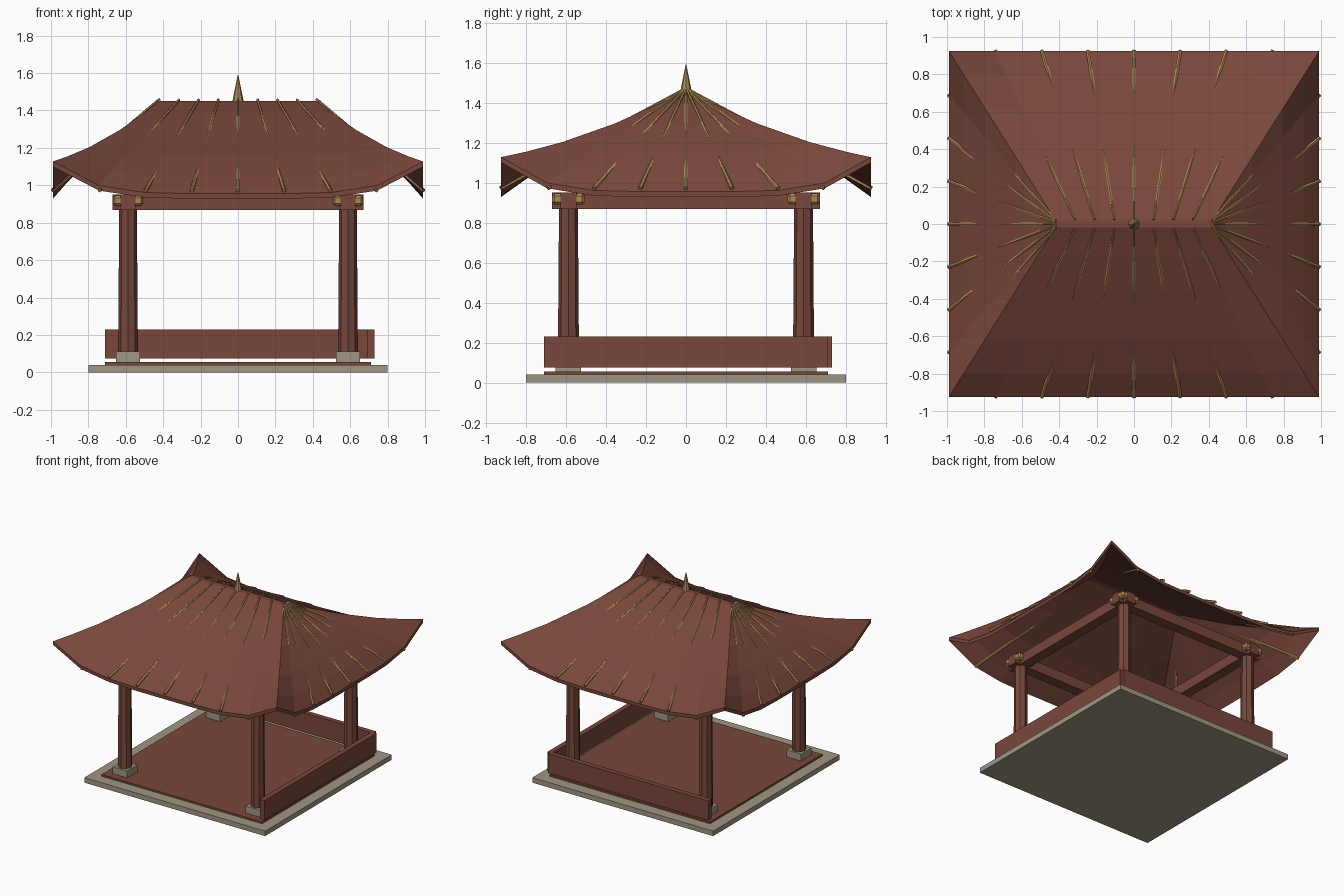
import bpy, bmesh
from mathutils import Vector

cube = bpy.data.objects.get("Cube")
if cube:
    bpy.data.objects.remove(cube, do_unlink=True)


def material(name, rgb):
    m = bpy.data.materials.new(name)
    m.use_nodes = True
    m.diffuse_color = (*rgb, 1)
    bsdf = next(n for n in m.node_tree.nodes if n.type == 'BSDF_PRINCIPLED')
    bsdf.inputs["Base Color"].default_value = (*rgb, 1)
    return m


WOOD = material("red brown wood", (0.19, 0.063, 0.044))
GOLD = material("gold", (0.42, 0.26, 0.085))
STONE = material("pale stone", (0.35, 0.31, 0.23))


def finish(name, bm, mat):
    bmesh.ops.recalc_face_normals(bm, faces=bm.faces)
    mesh = bpy.data.meshes.new(name)
    bm.to_mesh(mesh)
    bm.free()
    mesh.materials.append(mat)
    obj = bpy.data.objects.new(name, mesh)
    bpy.context.collection.objects.link(obj)
    return obj


def box(name, mat, x, y, z):
    """Box from (low, high) pairs."""
    bm = bmesh.new()
    bmesh.ops.create_cube(bm, size=1)
    for v in bm.verts:
        v.co = [(p[0] + p[1]) / 2 + c * (p[1] - p[0]) for c, p in zip(v.co, (x, y, z))]
    return finish(name, bm, mat)


def rod(name, mat, start, end, r1, r2, sides):
    """Tapered rod between two points."""
    a, b = Vector(start), Vector(end)
    bm = bmesh.new()
    bmesh.ops.create_cone(bm, cap_ends=True, segments=sides, radius1=r1, radius2=r2,
                          depth=(b - a).length)
    obj = finish(name, bm, mat)
    obj.location = (a + b) / 2
    obj.rotation_euler = (b - a).to_track_quat('Z', 'Y').to_euler()
    return obj


def around(c, h):
    return (c - h, c + h)


# Platform, floor and the two low walls
box("stone_platform", STONE, (-0.8, 0.8), (-0.8, 0.8), (0, 0.04))
box("wooden_floor", WOOD, (-0.71, 0.71), (-0.71, 0.71), (0.04, 0.055))
box("back_low_wall", WOOD, (-0.71, 0.71), (0.69, 0.73), (0.075, 0.23))
box("left_low_wall", WOOD, (0.69, 0.73), (-0.71, 0.71), (0.075, 0.23))

# Columns with stone feet and gold brackets
P = 0.588
for sx in (-1, 1):
    for sy in (-1, 1):
        x, y = sx * P, sy * P
        box("column_foot", STONE, around(x, 0.064), around(y, 0.064), (0.055, 0.11))
        rod("column", WOOD, (x, y, 0.1), (x, y, 0.9), 0.053, 0.047, 8)
        bracket = box("gold_bracket", GOLD, around(x, 0.081), around(y, 0.081), (0.89, 0.945))
        bevel = bracket.modifiers.new("chamfer", 'BEVEL')
        bevel.width = 0.012
        bevel.segments = 1

# Beams joining the column tops
for s in (-1, 1):
    box("long_beam", WOOD, (-0.67, 0.67), around(s * P, 0.04), (0.868, 0.95))
    box("cross_beam", WOOD, around(s * P, 0.04), (-0.67, 0.67), (0.868, 0.95))

# Swept hip roof lofted from closed rings, with upturned corners
HIP = [(0, 1.45), (0.17, 1.378), (0.37, 1.296), (0.66, 1.203), (0.86, 1.155), (1, 1.127)]
STEPS = [i / 4 for i in range(-4, 4)]


def roof_ring(bm, t, hip_z, drop):
    w, d = 0.42 + 0.57 * t, 0.02 + 0.905 * t
    ring = []
    for side in range(4):
        for u in STEPS:
            x, y = [(u * w, -d), (w, u * d), (-u * w, d), (-w, -u * d)][side]
            z = hip_z - 0.172 * t ** 3 * (1 - abs(u) ** 4.8) - drop
            ring.append(bm.verts.new((x, y, z)))
    return ring


bm = bmesh.new()
rings = [roof_ring(bm, t, z, 0) for t, z in HIP]
rings += [roof_ring(bm, t, z, 0.027) for t, z in reversed(HIP)]
for a, b in zip(rings, rings[1:]):
    for i in range(len(a)):
        j = (i + 1) % len(a)
        bm.faces.new((a[i], a[j], b[j], b[i]))
bm.faces.new(rings[0])
bm.faces.new(rings[-1])
finish("hip_roof", bm, WOOD)

# Straight gold rafters fanning from the ridge to the eaves
for s in (-1, 1):
    for k in range(-3, 4):
        rod("slope_rafter", GOLD, (0.105 * k, s * 0.025, 1.458),
            (0.247 * k, s * 0.927, 0.972), 0.007, 0.011, 6)
        rod("end_rafter", GOLD, (s * 0.42, 0.007 * k, 1.46),
            (s * 0.992, 0.23 * k, 0.972), 0.007, 0.011, 6)

# Finial on the ridge
rod("ridge_finial", GOLD, (0, 0, 1.44), (0, 0, 1.59), 0.032, 0.002, 8)
